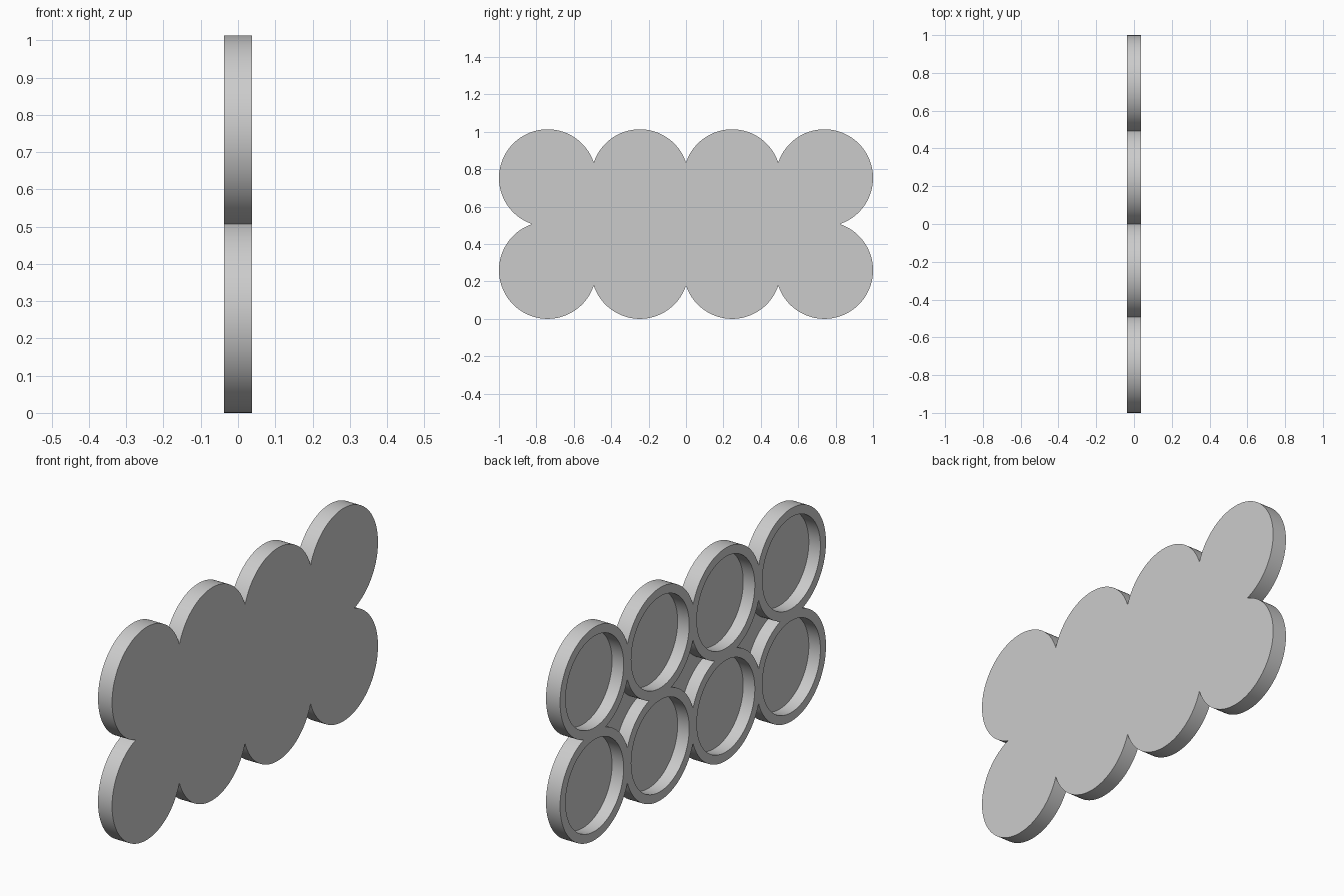
import bpy, bmesh
from math import acos, cos, sin, degrees, radians

cube = bpy.data.objects.get("Cube")
if cube:
    bpy.data.objects.remove(cube, do_unlink=True)

R, R_IN, PITCH = 0.26, 0.218, 0.4933
HALF = PITCH / 2
BACK, FRONT, FLOOR = -0.037, 0.037, 0.024
MID_Z = R + HALF
A = degrees(acos(HALF / R))          # half angle of the overlap between neighbours
COLS = [(i - 1.5) * PITCH for i in range(4)]


def arc(cy, cz, r, start, end):
    """Points along an arc in the YZ plane, without its last point."""
    n = max(4, round(abs(end - start) / 3))
    angles = [radians(start + (end - start) * i / n) for i in range(n)]
    return [(cy + r * cos(t), cz + r * sin(t)) for t in angles]


def prism(bm, outline, x0, x1):
    """Extrude a closed YZ outline along X."""
    face = bm.faces.new([bm.verts.new((x0, y, z)) for y, z in outline])
    ext = bmesh.ops.extrude_face_region(bm, geom=[face], use_keep_orig=True)
    moved = [v for v in ext["geom"] if isinstance(v, bmesh.types.BMVert)]
    bmesh.ops.translate(bm, verts=moved, vec=(x1 - x0, 0, 0))


def make_object(name, bm):
    bmesh.ops.recalc_face_normals(bm, faces=bm.faces)
    mesh = bpy.data.meshes.new(name)
    bm.to_mesh(mesh)
    bm.free()
    obj = bpy.data.objects.new(name, mesh)
    bpy.context.collection.objects.link(obj)
    return obj


# Scalloped outer body: bottom row left to right, then top row back
outline = []
for i, y in enumerate(COLS):
    outline += arc(y, R, R, 90 + A if i == 0 else 180 + A,
                   450 - A if i == 3 else 360 - A)
for i, y in reversed(list(enumerate(COLS))):
    outline += arc(y, R + PITCH, R, A - 90 if i == 3 else A,
                   270 - A if i == 0 else 180 - A)
bm = bmesh.new()
prism(bm, outline, BACK, FRONT)
body = make_object("cup_tray", bm)

# Cutter: eight round pockets and three curved diamond pockets between them
bm = bmesh.new()
for y in COLS:
    for z in (R, R + PITCH):
        prism(bm, arc(y, z, R_IN, 0, 360), BACK - 0.05, FLOOR)
for y in (-PITCH, 0, PITCH):
    diamond = []
    for sy, sz, turn in ((1, 1, 180), (-1, 1, 270), (-1, -1, 0), (1, -1, 90)):
        diamond += arc(y + sy * HALF, MID_Z + sz * HALF, R, turn + 90 - A, turn + A)
    prism(bm, diamond, BACK - 0.05, FLOOR)
cutter = make_object("pocket_cutter", bm)
cutter.hide_render = True

# Carve the pockets
mod = body.modifiers.new("pockets", "BOOLEAN")
mod.operation = "DIFFERENCE"
mod.solver = "EXACT"
mod.object = cutter
bpy.ops.object.select_all(action="DESELECT")
body.select_set(True)
bpy.context.view_layer.objects.active = body
bpy.ops.object.modifier_apply(modifier=mod.name)
bpy.data.objects.remove(cutter, do_unlink=True)

# Single grey finish
grey = bpy.data.materials.new("plain_grey")
grey.use_nodes = True
colour = (0.6, 0.6, 0.6, 1)
grey.diffuse_color = colour
grey.node_tree.nodes["Principled BSDF"].inputs["Base Color"].default_value = colour
body.data.materials.clear()
body.data.materials.append(grey)
bpy.ops.object.shade_smooth_by_angle(angle=radians(30))
